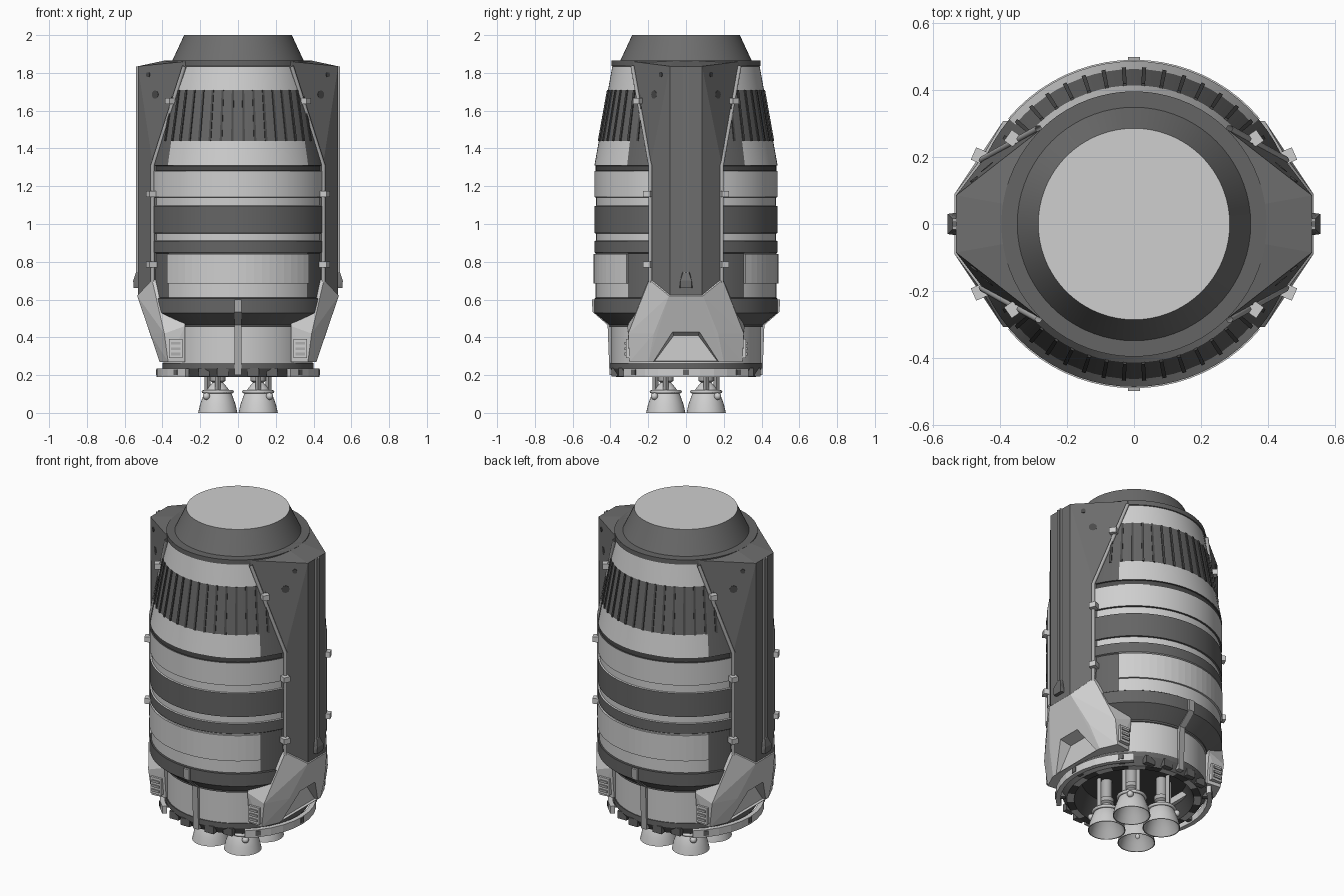
import bpy, bmesh, math
from mathutils import Vector

cube = bpy.data.objects.get("Cube")
if cube:
    bpy.data.objects.remove(cube, do_unlink=True)


def material(name, v):
    m = bpy.data.materials.new(name)
    m.use_nodes = True
    m.diffuse_color = (v, v, v, 1)
    m.node_tree.nodes["Principled BSDF"].inputs["Base Color"].default_value = (v, v, v, 1)
    return m


LIGHT = material("light grey", 0.62)
TRIM = material("trim grey", 0.42)
PANEL = material("panel grey", 0.155)
BAND = material("band grey", 0.13)
DARK = material("dark grey", 0.07)
MATS = [LIGHT, TRIM, PANEL, BAND, DARK]
SIDES = (1, -1)
CORNERS = [(sx, sy) for sx in SIDES for sy in SIDES]


def finish(name, bm, mats, smooth=True):
    bmesh.ops.recalc_face_normals(bm, faces=bm.faces[:])
    me = bpy.data.meshes.new(name)
    bm.to_mesh(me)
    bm.free()
    for m in mats:
        me.materials.append(m)
    if smooth:
        me.shade_smooth()
        me.set_sharp_from_angle(angle=math.radians(32))
    ob = bpy.data.objects.new(name, me)
    bpy.context.collection.objects.link(ob)
    return ob


def revolve(name, prof, segs, centre=(0, 0), rule=None):
    """Spin (radius, z, material index of the strip above) and cap both ends."""
    bm = bmesh.new()
    ang = [2 * math.pi * i / segs for i in range(segs)]
    rings = [[bm.verts.new((centre[0] + p[0] * math.cos(a), centre[1] + p[0] * math.sin(a), p[1]))
              for a in ang] for p in prof]
    for p, lo, hi in zip(prof, rings, rings[1:]):
        for i in range(segs):
            j = (i + 1) % segs
            f = bm.faces.new((lo[i], lo[j], hi[j], hi[i]))
            f.material_index = p[2]
            if rule:
                rule(f)
    bm.faces.new(rings[0]).material_index = prof[0][2]
    bm.faces.new(rings[-1]).material_index = prof[-1][2]
    return finish(name, bm, MATS)


def hulls(name, pieces, mat):
    """One object made of convex pieces, each given by its corner points."""
    bm = bmesh.new()
    for pts in pieces:
        vs = [bm.verts.new(p) for p in pts]
        res = bmesh.ops.convex_hull(bm, input=vs)
        loose = [g for g in res["geom_interior"] if isinstance(g, bmesh.types.BMVert)]
        bmesh.ops.delete(bm, geom=loose, context="VERTS")
    bmesh.ops.dissolve_limit(bm, angle_limit=0.01, verts=bm.verts[:], edges=bm.edges[:])
    return finish(name, bm, [mat], False)


def box(c, size, angle=0.0):
    ca, sa = math.cos(angle), math.sin(angle)
    out = []
    for i in SIDES:
        for j in SIDES:
            for k in SIDES:
                x, y = i * size[0] / 2, j * size[1] / 2
                out.append((c[0] + x * ca - y * sa, c[1] + x * sa + y * ca, c[2] + k * size[2] / 2))
    return out


def arc_piece(a0, a1, r0, r1, z0, z1):
    return [(r * math.cos(a), r * math.sin(a), z) for a in (a0, a1) for r in (r0, r1) for z in (z0, z1)]


def both_y(pts, sx):
    return [(sx * x, s * y, z) for x, y, z in pts for s in SIDES]


# Banded main body with an open engine bay
def body_rule(f):
    c = f.calc_center_median()
    from_x = math.degrees(math.atan2(abs(c.y), abs(c.x)))
    if 0.62 < c.z < 0.9 and from_x > 40:
        f.material_index = 0 if c.z < 0.85 else 3
    if 1.33 < c.z < 1.44 and from_x < 38:
        f.material_index = 3
    if c.z < 0.195 and int(math.degrees(math.atan2(c.y, c.x)) // 15) % 2:
        f.material_index = 0


revolve("main_body", [
    (.29, .31, 4), (.33, .19, 4), (.37, .19, 3), (.40, .235, 3), (.40, .265, 3), (.395, .265, 0),
    (.395, .455, 1), (.405, .455, 3), (.405, .465, 3), (.485, .53, 3), (.485, .605, 4), (.478, .61, 3),
    (.478, .845, 3), (.485, .85, 3), (.485, .91, 0), (.476, .912, 0), (.476, .95, 3), (.485, .952, 3),
    (.485, 1.095, 0), (.476, 1.097, 0), (.476, 1.14, 4), (.485, 1.143, 0), (.485, 1.28, 4),
    (.478, 1.282, 4), (.478, 1.308, 4), (.485, 1.31, 0), (.4615, 1.44, 3), (.413, 1.71, 0),
    (.39, 1.835, 3), (.395, 1.837, 3), (.395, 1.865, 3)], 72, rule=body_rule)

revolve("nose_cone", [(.35, 1.86, 2), (.285, 2.0, 0)], 72)

# Raised curved plates low on the front and back
step = math.radians(5)
hulls("wrap_plates", [arc_piece(a + i * step, a + (i + 1) * step, .47, .489, .685, .84)
      for a in (math.radians(40), math.radians(220)) for i in range(20)], LIGHT)

# Ribs on the tapered shoulder
ribs = []
for i in range(48):
    a = 2 * math.pi * (i + .5) / 48
    if abs(math.sin(a)) > .52:
        ribs.append([(r * math.cos(a + d), r * math.sin(a + d), z) for d in (-.013, .013)
                     for r0, z in ((.4615, 1.44), (.413, 1.71)) for r in (r0 - .01, r0 + .006)])
hulls("shoulder_ribs", ribs, DARK)

for sx in SIDES:
    side = "left" if sx > 0 else "right"

    # Tall side fairing
    hulls(side + "_side_fairing", [both_y([
        (.2, .19, .64), (.45, .19, .68), (.53, .085, .62), (.45, .19, 1.31),
        (.53, .085, 1.835), (.28, .28, 1.838), (.28, .28, 1.86), (.2, .28, 1.865), (.39, .06, 1.865)], sx)], PANEL)
    hulls(side + "_rail", [box((sx * .533, s * .011, 1.28), (.016, .01, 1.11)) for s in SIDES], TRIM)
    hulls(side + "_rail_foot", [both_y([
        (.52, .035, .66), (.552, .03, .66), (.555, .03, .70), (.54, .015, .745), (.52, .02, .745)], sx)], PANEL)

    # Lower fairing with a trapezoid recess
    lower = hulls(side + "_lower_fairing", [both_y([
        (.3, .19, .70), (.455, .195, .705), (.534, .09, .62), (.28, .31, .46), (.39, .306, .42),
        (.465, .17, .42), (.37, .30, .27), (.28, .29, .27), (.415, .20, .27)], sx)], LIGHT)
    cutter = hulls("recess_cutter", [both_y([
        (.62, .085, .47), (.62, .25, .25), (.40, .065, .41), (.40, .165, .275)], sx)], LIGHT)
    cutter.hide_render = True
    mod = lower.modifiers.new("recess", "BOOLEAN")
    mod.operation, mod.object, mod.solver = "DIFFERENCE", cutter, "EXACT"
    graph = bpy.context.evaluated_depsgraph_get()
    cut_mesh = bpy.data.meshes.new_from_object(lower.evaluated_get(graph))
    lower.modifiers.clear()
    lower.data = cut_mesh
    bpy.data.objects.remove(cutter, do_unlink=True)

    # Curved bumper strip beside the engine bay
    mid = 0 if sx > 0 else math.pi
    hulls(side + "_base_bumper", [arc_piece(mid + i * 2 * step, mid + (i + 1) * 2 * step, .405, .432, .19, .235)
          for i in range(-5, 5)], LIGHT)
    hulls(side + "_bumper_brackets", [box((sx * .4 * math.cos(a), .4 * math.sin(a), .215), (.07, .03, .03), sx * a)
          for a in (-.7, 0, .7)], BAND)

    clamps, vents, slats, bolts = [], [], [], []
    for sy in SIDES:
        # Edge trim following the fairing
        cu = bpy.data.curves.new(side + "_edge_trim", "CURVE")
        cu.dimensions = "3D"
        cu.bevel_depth, cu.bevel_resolution = .011, 1
        sp = cu.splines.new("POLY")
        path = [(.452, .19, .69), (.452, .19, 1.31), (.284, .284, 1.835)]
        sp.points.add(len(path) - 1)
        for pt, (x, y, z) in zip(sp.points, path):
            pt.co = (sx * x, sy * y, z, 1)
        cu.materials.append(TRIM)
        bpy.context.collection.objects.link(bpy.data.objects.new(side + "_edge_trim", cu))
        for x, y, z in ((.455, .2, 1.16), (.455, .2, .785), (.355, .25, 1.65)):
            clamps.append(box((sx * x, sy * y, z), (.05, .04, .032), sx * sy * math.atan2(y, x)))
        vents.append(box((sx * .33, sy * .306, .34), (.07, .025, .10)))
        slats += [box((sx * .33, sy * .318, .34 + k * .028), (.05, .014, .014)) for k in (-1, 0, 1)]
        # Round fasteners on the slanted faces
        for y, z, r in ((.13, 1.79, .013), (.165, 1.685, .022), (.165, 1.51, .013)):
            t = (z - 1.31) / .525
            xe, ye = .45 - .17 * t, .19 + .09 * t
            n = Vector((sx * (ye - .085), sy * (.53 - xe), 0)).normalized()
            u = Vector((-n.y, n.x, 0))
            c = Vector((sx * (.53 + (xe - .53) * (y - .085) / (ye - .085)), sy * y, z))
            bolts.append([c + n * d + u * r * math.cos(k * math.pi / 6) + Vector((0, 0, r * math.sin(k * math.pi / 6)))
                          for d in (-.01, .007) for k in range(12)])
    hulls(side + "_clamps", clamps, LIGHT)
    hulls(side + "_vent_boxes", vents, LIGHT)
    hulls(side + "_vent_slats", slats, TRIM)
    hulls(side + "_fasteners", bolts, DARK)

# Straps and base blocks, front and back
straps, blocks = [], []
for sy in SIDES:
    spine = [(.385, .20), (.395, .465), (.475, .535), (.478, .60)]
    for (y0, z0), (y1, z1) in zip(spine, spine[1:]):
        straps.append([(x, sy * (y + d), z) for x in (-.018, .018)
                       for y, z in ((y0, z0), (y1, z1)) for d in (-.01, .02)])
    blocks += [box((x, sy * math.sqrt(.15 - x * x), .215), (.06, .03, .045)) for x in (-.18, -.08, .08, .18)]
hulls("base_straps", straps, TRIM)
hulls("base_blocks", blocks, BAND)

# Four engines
bell = [(.03, .31, 1), (.03, .2, 1), (.04, .195, 1), (.04, .17, 1), (.028, .16, 0), (.05, .135, 0),
        (.074, .1, 0), (.094, .045, 0), (.104, 0, 0), (.099, 0, 1), (.088, .045, 1), (.066, .1, 1), (.02, .15, 4)]
for sx, sy in CORNERS:
    cx, cy = sx * .107, sy * .107
    revolve("engine_bell", bell, 32, (cx, cy))
    bpy.ops.mesh.primitive_torus_add(location=(cx, cy, .112), major_radius=.076, minor_radius=.009,
                                     major_segments=32, minor_segments=8)
    ring = bpy.context.object
    ring.name = "engine_ring"
    bpy.ops.mesh.primitive_uv_sphere_add(location=(cx + sx * .06, cy + sy * .06, .088), radius=.019,
                                         segments=16, ring_count=8)
    ball = bpy.context.object
    ball.name = "engine_valve"
    for ob in (ring, ball):
        ob.data.materials.append(LIGHT)
        ob.data.shade_smooth()
    hulls("engine_pipes", [box((cx + dx * .055, cy + dy * .055, .21), (.022, .022, .19), .78)
                           for dx, dy in ((sx, 0), (0, sy))], TRIM)
